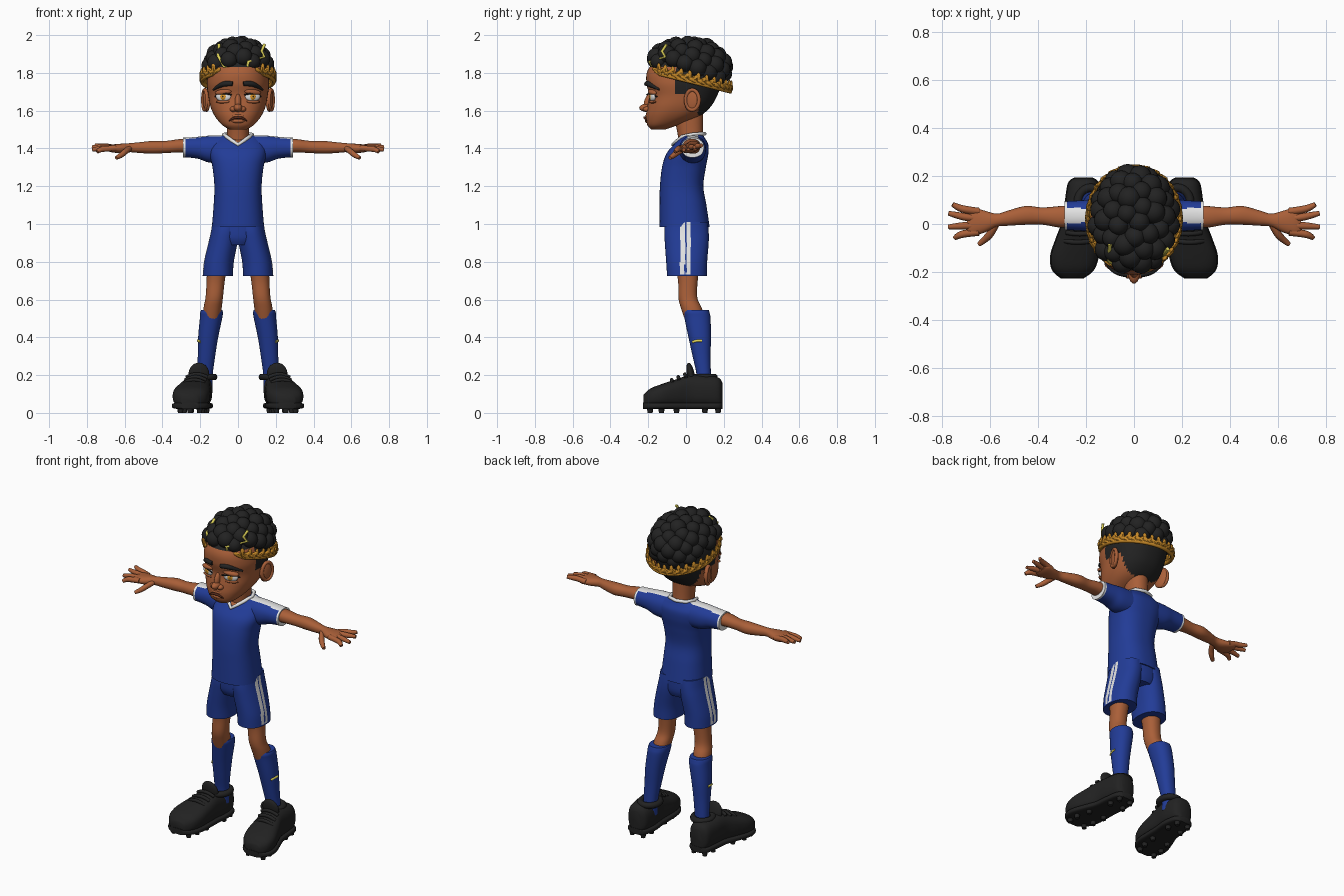
import bpy, bmesh, math, random
from mathutils import Vector, Matrix, Euler
from mathutils.bvhtree import BVHTree

random.seed(4)
if "Cube" in bpy.data.objects:
    bpy.data.objects.remove(bpy.data.objects["Cube"])


def material(name, r, g, b):
    m = bpy.data.materials.new(name)
    m.use_nodes = True
    m.diffuse_color = (r, g, b, 1)
    node = m.node_tree.nodes["Principled BSDF"]
    node.inputs["Base Color"].default_value = (r, g, b, 1)
    node.inputs["Roughness"].default_value = 0.8
    return m


SKIN = material("brown skin", 0.40, 0.115, 0.04)
BLUE = material("royal blue", 0.016, 0.045, 0.31)
BLACK = material("soft black", 0.016, 0.016, 0.016)
WHITE = material("white", 0.78, 0.78, 0.78)
GOLD = material("gold leaf", 0.55, 0.24, 0.02)
YELLOW = material("bright yellow", 0.75, 0.66, 0.10)
AMBER = material("amber iris", 0.70, 0.30, 0.02)
LIP = material("dark lip", 0.10, 0.025, 0.012)


def finish(name, bm, mats, rule=None, mirror=False):
    bmesh.ops.recalc_face_normals(bm, faces=bm.faces)
    for f in bm.faces:
        f.smooth = True
        if rule:
            f.material_index = rule(f.calc_center_median())
    me = bpy.data.meshes.new(name)
    bm.to_mesh(me)
    bm.free()
    me.set_sharp_from_angle(angle=math.radians(50))
    for m in mats:
        me.materials.append(m)
    ob = bpy.data.objects.new(name, me)
    bpy.context.collection.objects.link(ob)
    if mirror:
        ob.modifiers.new("Mirror", "MIRROR")
    return ob


def spline(p, t):
    a, b, c, d = p
    return [0.5 * (2 * j + (k - i) * t + (2 * i - 5 * j + 4 * k - l) * t * t
                   + (3 * j - i - 3 * k + l) * t ** 3) for i, j, k, l in zip(a, b, c, d)]


def loft(name, axis, rings, mats, rule=None, mirror=False, segs=32, steps=5, power=2.2):
    """Skin through rings of (position, centre, half width, low, high)."""
    place = {"x": lambda t, a, b: (t, a, b), "y": lambda t, a, b: (a, t, b),
             "z": lambda t, a, b: (a, b, t)}[axis]
    pts = [rings[0]] + rings + [rings[-1]]
    fine = [spline(pts[i:i + 4], k / steps) for i in range(len(rings) - 1) for k in range(steps)]
    fine.append(rings[-1])
    bm = bmesh.new()
    loops = []
    for t, c, r, lo, hi in fine:
        loop = []
        for k in range(segs):
            u, v = [math.copysign(abs(q) ** (2 / power), q) for q in
                    (math.cos(math.tau * k / segs), math.sin(math.tau * k / segs))]
            loop.append(bm.verts.new(place(t, c + r * u, (lo + hi) / 2 + (hi - lo) / 2 * v)))
        loops.append(loop)
    for A, B in zip(loops, loops[1:]):
        for k in range(segs):
            n = (k + 1) % segs
            bm.faces.new((A[k], A[n], B[n], B[k]))
    bm.faces.new(loops[0])
    bm.faces.new(loops[-1])
    return finish(name, bm, mats, rule, mirror)


def blobs(name, items, mat, mirror=False, u=20, v=12):
    """Ellipsoids of (centre, radii, rotation)."""
    bm = bmesh.new()
    for c, r, rot in items:
        m = Matrix.Translation(c) @ Euler(rot).to_matrix().to_4x4() @ Matrix.Diagonal((*r, 1))
        bmesh.ops.create_uvsphere(bm, u_segments=u, v_segments=v, radius=1, matrix=m)
    return finish(name, bm, [mat], mirror=mirror)


def tube(name, paths, r, mat, mirror=False, closed=False, smooth=True, taper=None):
    cu = bpy.data.curves.new(name, "CURVE")
    cu.dimensions, cu.bevel_depth, cu.bevel_resolution, cu.use_fill_caps = "3D", r, 3, True
    cu.materials.append(mat)
    if mirror:
        paths = paths + [[(-p[0], p[1], p[2]) for p in path] for path in paths]
    for path in paths:
        s = cu.splines.new("NURBS" if smooth else "POLY")
        s.points.add(len(path) - 1)
        for i, (q, p) in enumerate(zip(s.points, path)):
            q.co = (*p, 1)
            q.radius = taper[i] if taper else 1
        s.use_cyclic_u = closed
        if smooth:
            s.use_endpoint_u, s.order_u = not closed, 3
    ob = bpy.data.objects.new(name, cu)
    bpy.context.collection.objects.link(ob)
    return ob


def surface(ob):
    return BVHTree.FromPolygons([v.co for v in ob.data.vertices],
                                [tuple(p.vertices) for p in ob.data.polygons])


def project(tree, points, out=0.0):
    """Drop (x, z) points onto the front of a surface."""
    res = []
    for x, z in points:
        hit = tree.ray_cast(Vector((x, -2, z)), Vector((0, 1, 0)))[0]
        res.append((x, (hit.y if hit else -0.1) - out, z))
    return res


# Head with close-cropped hair at the back and sides
def crop(c):
    return int(c.z > 1.83 or (c.y > -0.06 and c.z > 1.685) or (c.y > 0.065 and c.z > 1.555))


head = loft("head", "z", [
    (1.50, 0, 0.045, -0.185, -0.11), (1.525, 0, 0.085, -0.205, -0.04), (1.57, 0, 0.122, -0.212, 0.07),
    (1.62, 0, 0.145, -0.205, 0.13), (1.68, 0, 0.157, -0.195, 0.165), (1.75, 0, 0.165, -0.21, 0.19),
    (1.82, 0, 0.15, -0.20, 0.19), (1.90, 0, 0.10, -0.13, 0.13)],
    [SKIN, BLACK], crop, segs=64, steps=8, power=2.3)
face = surface(head)
loft("neck", "z", [(1.40, 0, 0.062, -0.035, 0.10), (1.48, 0, 0.058, -0.045, 0.09),
                   (1.60, 0, 0.06, -0.07, 0.09)], [SKIN])
blobs("nose", [((0, -0.205, 1.615), (0.024, 0.043, 0.022), (0, 0, 0)),
               ((0, -0.198, 1.645), (0.017, 0.024, 0.045), (-0.25, 0, 0)),
               ((0.025, -0.203, 1.608), (0.018, 0.024, 0.015), (0, 0, 0)),
               ((-0.025, -0.203, 1.608), (0.018, 0.024, 0.015), (0, 0, 0))], SKIN)
blobs("lips", [((0, -0.20, 1.545), (0.036, 0.018, 0.012), (0, 0, 0)),
               ((0, -0.20, 1.572), (0.04, 0.016, 0.011), (0, 0, 0))], SKIN)
tube("mouth", [project(face, [(-0.048, 1.546), (-0.03, 1.56), (0, 1.565), (0.03, 1.56), (0.048, 1.546)], 0.008)],
     0.006, LIP, taper=[0.5, 1, 1.2, 1, 0.5])
blobs("ears", [((0.167, 0.032, 1.655), (0.016, 0.042, 0.062), (-0.15, 0, -0.3))], SKIN, True)
rim = [(0.175 + 0.011 * math.cos(a), 0.034 + 0.036 * math.cos(a), 1.657 + 0.054 * math.sin(a))
       for a in [math.tau * k / 14 for k in range(14)]]
tube("ear_rims", [rim], 0.010, SKIN, mirror=True, closed=True)

# Eyes with heavy lids, and sad brows
ex, ey, ez = project(face, [(0.077, 1.675)])[0]
turn = (0, 0, 0.3)
blobs("eyes", [((ex, ey, ez), (0.042, 0.014, 0.027), turn)], WHITE, True)
blobs("irises", [((ex - 0.001, ey, ez), (0.026, 0.0165, 0.024), turn)], AMBER, True)
blobs("pupils", [((ex - 0.001, ey, ez), (0.009, 0.018, 0.010), turn)], BLACK, True)
blobs("eyelids", [((ex, ey + 0.001, ez + 0.023), (0.048, 0.021, 0.016), (0, 0.12, 0.3)),
                  ((ex, ey + 0.002, ez - 0.028), (0.042, 0.015, 0.009), turn)], SKIN, True)
tube("lash_lines", [project(face, [(0.034, 1.684), (0.06, 1.69), (0.09, 1.688), (0.122, 1.674)], 0.014)],
     0.004, BLACK, mirror=True)
tube("eyebrows", [project(face, [(0.028, 1.742), (0.06, 1.745), (0.095, 1.735), (0.13, 1.712)], 0.002)],
     0.014, BLACK, mirror=True, taper=[0.9, 1.1, 0.9, 0.4])

# Curly hair: dome covered with round tufts
mid, size = Vector((0, 0.01, 1.82)), Vector((0.15, 0.195, 0.135))
hair = [(mid, size, (0, 0, 0))]
COUNT = 90
for i in range(COUNT):
    h = 1 - 2 * (i + 0.5) / COUNT
    w, a = math.sqrt(1 - h * h), i * 2.39996
    c = mid + Vector((size.x * w * math.cos(a), size.y * w * math.sin(a), size.z * h))
    if c.z > 1.815 - 0.25 * c.y:
        r = random.uniform(0.041, 0.05)
        hair.append((c, (r, r, r), (0, 0, 0)))
curls = surface(blobs("curly_hair", hair, BLACK, u=18, v=12))
bolt = [(-0.10, 1.95), (-0.105, 1.89), (-0.075, 1.835), (-0.03, 1.82), (0.02, 1.82), (0.05, 1.83),
        (0.055, 1.86), (0.14, 1.885), (0.125, 1.915), (0.14, 1.95)]
tube("zigzag_hair_line", [project(curls, bolt, 0.003)], 0.008, YELLOW, smooth=False)

# Leaf wreath, open over the forehead
bm = bmesh.new()
branch = []
STATIONS = 30
for k in range(STATIONS):
    a = -math.pi / 2 + math.tau * (k + 0.5) / STATIONS
    out, along = Vector((math.cos(a), math.sin(a), 0)), Vector((-math.sin(a), math.cos(a), 0))
    p = Vector((0.19 * out.x, 0.02 + 0.215 * out.y, 1.755 - 0.25 * 0.215 * out.y))
    if p.y < -0.16:
        continue
    branch.append(p)
    for fan in (-1.0, 0, 1.0):
        d = (Vector((0, 0, 1)) + out * 0.12) * math.cos(fan) + along * math.sin(fan)
        d.normalize()
        side = d.cross(out).normalized()
        m = Matrix((side.cross(d), side, d)).transposed().to_4x4()
        m = Matrix.Translation(p + d * 0.026) @ m @ Matrix.Diagonal((0.011, 0.014, 0.034, 1))
        bmesh.ops.create_uvsphere(bm, u_segments=6, v_segments=4, radius=1, matrix=m)
finish("wreath_leaves", bm, [GOLD])
tube("wreath_branch", [branch], 0.011, GOLD)


# Shirt with bare neckline, white shoulder stripes and cuffs
def shirt_rule(c):
    if c.z > 1.425 + 0.7 * abs(c.x) and c.y < 0.03:
        return 2
    return int(c.z > 1.435 and abs(c.x) > 0.07 and abs(c.y - 0.035) < 0.03)


loft("shirt_body", "z", [
    (0.985, 0, 0.138, -0.14, 0.125), (1.10, 0, 0.129, -0.14, 0.108), (1.20, 0, 0.125, -0.138, 0.092),
    (1.30, 0, 0.135, -0.127, 0.105), (1.37, 0, 0.15, -0.105, 0.118), (1.42, 0, 0.145, -0.065, 0.118),
    (1.455, 0, 0.115, -0.03, 0.10), (1.475, 0, 0.07, -0.01, 0.088)],
    [BLUE, WHITE, SKIN], shirt_rule, segs=72, steps=8, power=2.4)
loft("shirt_sleeves", "x", [
    (0.05, 0.035, 0.07, 1.32, 1.47), (0.15, 0.035, 0.07, 1.325, 1.468), (0.21, 0.035, 0.064, 1.345, 1.462),
    (0.272, 0.035, 0.06, 1.353, 1.457), (0.29, 0.035, 0.06, 1.352, 1.457)], [BLUE, WHITE],
    lambda c: int(c.x > 0.275 or (c.z > 1.43 and abs(c.y - 0.035) < 0.03)), True, segs=48, steps=6)
half = [(0.03, -0.047, 1.44), (0.06, -0.02, 1.462), (0.075, 0.03, 1.473), (0.055, 0.08, 1.477)]
tube("collar", [[(0, -0.068, 1.42)] + half + [(0, 0.098, 1.478)] + [(-x, y, z) for x, y, z in half[::-1]]],
     0.010, WHITE, closed=True, smooth=False)

# Shorts with side stripes
loft("shorts_hips", "z", [(0.89, 0, 0.10, -0.095, 0.105), (0.93, 0, 0.135, -0.112, 0.118),
                          (1.01, 0, 0.13, -0.115, 0.118)], [BLUE], segs=48)
loft("shorts_legs", "z", [
    (0.725, 0.107, 0.08, -0.10, 0.11), (0.80, 0.101, 0.079, -0.105, 0.112), (0.90, 0.08, 0.077, -0.112, 0.12),
    (0.96, 0.068, 0.075, -0.115, 0.12), (1.01, 0.062, 0.074, -0.11, 0.115)], [BLUE, WHITE],
    lambda c: int(c.x > 0.11 and c.z > 0.735 and 0.004 < abs(c.y + 0.003) < 0.028),
    True, segs=120, steps=6)

# Arms and hands
loft("arms", "x", [
    (0.20, 0.035, 0.045, 1.37, 1.45), (0.30, 0.03, 0.045, 1.378, 1.45), (0.38, 0.033, 0.036, 1.376, 1.44),
    (0.45, 0.036, 0.039, 1.372, 1.44), (0.52, 0.025, 0.032, 1.376, 1.433), (0.57, 0.016, 0.027, 1.38, 1.428),
    (0.62, 0.01, 0.045, 1.375, 1.425), (0.67, 0.01, 0.058, 1.38, 1.42), (0.695, 0.01, 0.05, 1.388, 1.412)],
    [SKIN], mirror=True, segs=24)
fingers = []
for y0, tip_x, tip_y in ((0.052, 0.755, 0.082), (0.024, 0.772, 0.045), (-0.006, 0.772, -0.012), (-0.034, 0.745, -0.058)):
    fingers.append([(0.645, y0, 1.402), (0.69, y0 * 1.1, 1.404 + 0.15 * y0),
                    (0.73, (y0 + tip_y) / 2, 1.402 + 0.2 * y0), (tip_x, tip_y, 1.396 + 0.25 * tip_y)])
fingers.append([(0.575, 0.0, 1.40), (0.595, -0.04, 1.385), (0.62, -0.065, 1.362), (0.645, -0.085, 1.35)])
tube("fingers", fingers, 0.014, SKIN, mirror=True, taper=[1.1, 1.15, 1.05, 0.7])

# Legs and socks
loft("legs", "z", [(0.45, 0.145, 0.045, 0.01, 0.11), (0.55, 0.135, 0.048, -0.025, 0.085),
                   (0.61, 0.126, 0.046, -0.04, 0.06), (0.70, 0.118, 0.048, -0.042, 0.062),
                   (0.80, 0.11, 0.055, -0.06, 0.075)], [SKIN], mirror=True)
sock = loft("socks", "z", [(0.12, 0.178, 0.043, 0.055, 0.135), (0.20, 0.175, 0.041, 0.056, 0.132),
                           (0.30, 0.167, 0.046, 0.035, 0.13), (0.40, 0.158, 0.053, 0.013, 0.132),
                           (0.50, 0.143, 0.059, -0.008, 0.13), (0.53, 0.140, 0.060, -0.014, 0.125),
                           (0.545, 0.139, 0.056, -0.01, 0.12)], [BLUE], mirror=True)
leg = surface(sock)
mark = [leg.ray_cast(Vector((2, y, z)), Vector((-1, 0, 0)))[0]
        for y, z in ((0.035, 0.375), (0.06, 0.385), (0.085, 0.382))]
tube("sock_marks", [mark], 0.007, YELLOW, mirror=True)

# Studded boots
plan = [(0.192, 0.21, 0.035, 0.16), (0.17, 0.21, 0.062, 0.188), (0.10, 0.21, 0.074, 0.198),
        (0.02, 0.218, 0.075, 0.20), (-0.05, 0.232, 0.087, 0.178), (-0.13, 0.247, 0.098, 0.152),
        (-0.19, 0.254, 0.084, 0.128), (-0.225, 0.257, 0.045, 0.095)]
loft("boot_uppers", "y", [(y, x, r, 0.03, top) for y, x, r, top in plan], [BLACK], mirror=True, power=2.7)
loft("boot_soles", "y", [(y * 1.01, x, r * 1.04, 0.02, 0.055) for y, x, r, top in plan], [BLACK],
     mirror=True, power=4)
blobs("boot_tongues", [((0.207, 0.025, 0.205), (0.055, 0.02, 0.062), (0.2, 0, 0))], BLACK, True)
tube("boot_cuffs", [[(0.18 + 0.055 * math.cos(a), 0.09 + 0.062 * math.sin(a), 0.19)
                     for a in [math.tau * k / 12 for k in range(12)]]], 0.018, BLACK, mirror=True, closed=True)
tube("boot_laces", [[(x - 0.055, y, z - 0.022), (x, y - 0.012, z + 0.012), (x + 0.055, y, z - 0.022)]
                    for x, y, z in ((0.218, 0.0, 0.21), (0.225, -0.035, 0.195), (0.233, -0.07, 0.18))],
     0.010, BLACK, mirror=True)
bm = bmesh.new()
for y, x, r, top in plan[1:3] + plan[4:7]:
    for s in (-0.6, 0.6):
        bmesh.ops.create_cone(bm, cap_ends=True, segments=10, radius1=0.013, radius2=0.018, depth=0.03,
                              matrix=Matrix.Translation((x + s * r, y, 0.015)))
finish("boot_studs", bm, [BLACK], mirror=True)
